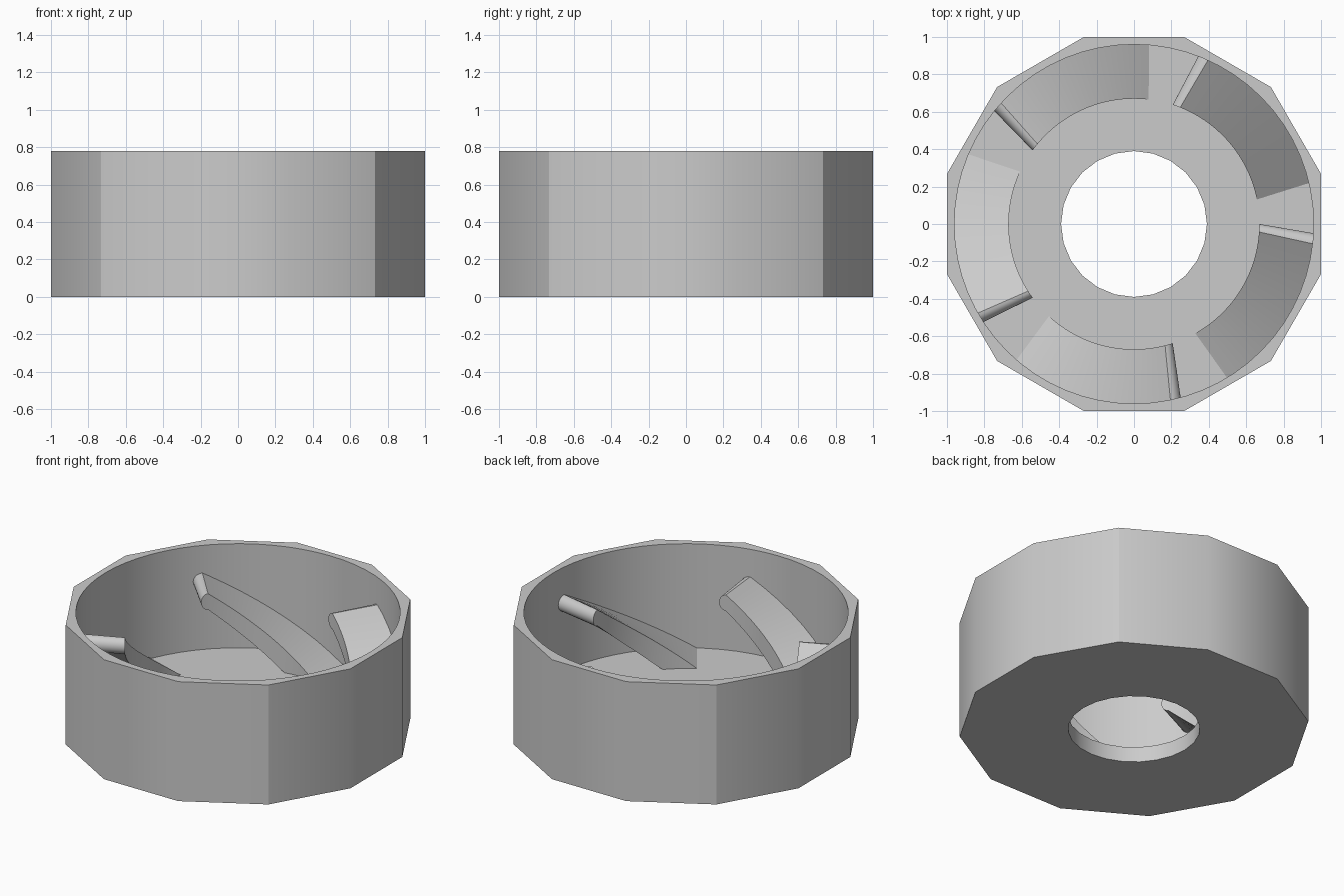
import bpy, bmesh, math

cube = bpy.data.objects.get("Cube")
if cube:
    bpy.data.objects.remove(cube, do_unlink=True)

HEIGHT, FLOOR = 0.78, 0.10
BORE, HOLE, RAMP_INNER = 0.96, 0.39, 0.67

grey = bpy.data.materials.new("plain grey")
grey.use_nodes = True
colour = (0.6, 0.6, 0.6, 1)
grey.diffuse_color = colour
grey.node_tree.nodes["Principled BSDF"].inputs["Base Color"].default_value = colour


def finish(bm, name, angle):
    bmesh.ops.recalc_face_normals(bm, faces=bm.faces)
    mesh = bpy.data.meshes.new(name)
    bm.to_mesh(mesh)
    bm.free()
    mesh.materials.append(grey)
    obj = bpy.data.objects.new(name, mesh)
    bpy.context.collection.objects.link(obj)
    bpy.ops.object.select_all(action='DESELECT')
    obj.select_set(True)
    bpy.context.view_layer.objects.active = obj
    bpy.ops.object.shade_smooth_by_angle(angle=math.radians(angle))
    return obj


def ring(bm, radius, z, count, start=0.0):
    verts = []
    for i in range(count):
        a = start + math.tau * i / count
        verts.append(bm.verts.new((radius * math.cos(a), radius * math.sin(a), z)))
    edges = [bm.edges.new((verts[i - 1], verts[i])) for i in range(count)]
    return verts, edges


def wall(bm, low, high):
    a, b = low[0], high[0]
    for i in range(len(a)):
        bm.faces.new((a[i - 1], a[i], b[i], b[i - 1]))


def flat_ring(bm, outer, inner):
    bmesh.ops.triangle_fill(bm, edges=outer[1] + inner[1], use_beauty=True,
                            normal=(0, 0, 1))


# Twelve-sided housing with a round bore and a hole through its floor
bm = bmesh.new()
corner = math.radians(15)
rim = 1 / math.cos(corner)
outer_low = ring(bm, rim, 0, 12, corner)
outer_high = ring(bm, rim, HEIGHT, 12, corner)
bore_high = ring(bm, BORE, HEIGHT, 64)
bore_low = ring(bm, BORE, FLOOR, 64)
hole_high = ring(bm, HOLE, FLOOR, 24)
hole_low = ring(bm, HOLE, 0, 24)
wall(bm, outer_low, outer_high)
wall(bm, bore_low, bore_high)
wall(bm, hole_low, hole_high)
flat_ring(bm, outer_low, hole_low)
flat_ring(bm, outer_high, bore_high)
flat_ring(bm, bore_low, hole_high)
housing = finish(bm, "housing", 40)

# Hard corners on the diagonals of the housing
for edge in housing.data.edges:
    a, b = (housing.data.vertices[i].co for i in edge.vertices)
    upright = (a.xy - b.xy).length < 0.001
    if upright and a.xy.length > 1 and abs(abs(a.x) - abs(a.y)) < 0.01:
        edge.use_edge_sharp = True


# Stations along a ramp: position, top height, bottom height
def ramp_stations():
    nose, steps = 0.94, 18
    stations = []
    for i in range(steps + 1):
        t = nose * i / steps
        top = FLOOR + (0.6 - FLOOR) * i / steps
        bottom = max(FLOOR - 0.01, top - 0.18 + 0.08 * t)
        stations.append((t, top, bottom))
    middle, half = (top + bottom) / 2, (top - bottom) / 2
    for i in range(1, 7):
        a = math.pi / 2 * i / 6
        h = half * math.cos(a)
        stations.append((nose + (1 - nose) * math.sin(a), middle + h, middle - h))
    return stations


def make_ramp(name, turn):
    bm = bmesh.new()
    sections = []
    for t, top, bottom in ramp_stations():
        inner = math.radians(83.3 + 60.7 * t + turn)
        outer = math.radians(85.2 + 55.8 * t + turn)
        r_out = BORE + 0.008
        corners = ((RAMP_INNER, inner, top), (r_out, outer, top),
                   (r_out, outer, bottom), (RAMP_INNER, inner, bottom))
        sections.append([bm.verts.new((r * math.cos(a), r * math.sin(a), z))
                         for r, a, z in corners])
    for s, e in zip(sections, sections[1:]):
        for k in range(4):
            bm.faces.new((s[k - 1], s[k], e[k], e[k - 1]))
    bm.faces.new(sections[0])
    bmesh.ops.remove_doubles(bm, verts=bm.verts, dist=0.0001)
    finish(bm, name, 40)


# Five rising ramps around the bore
for n in range(5):
    make_ramp(f"ramp_{n + 1}", 72 * n)
